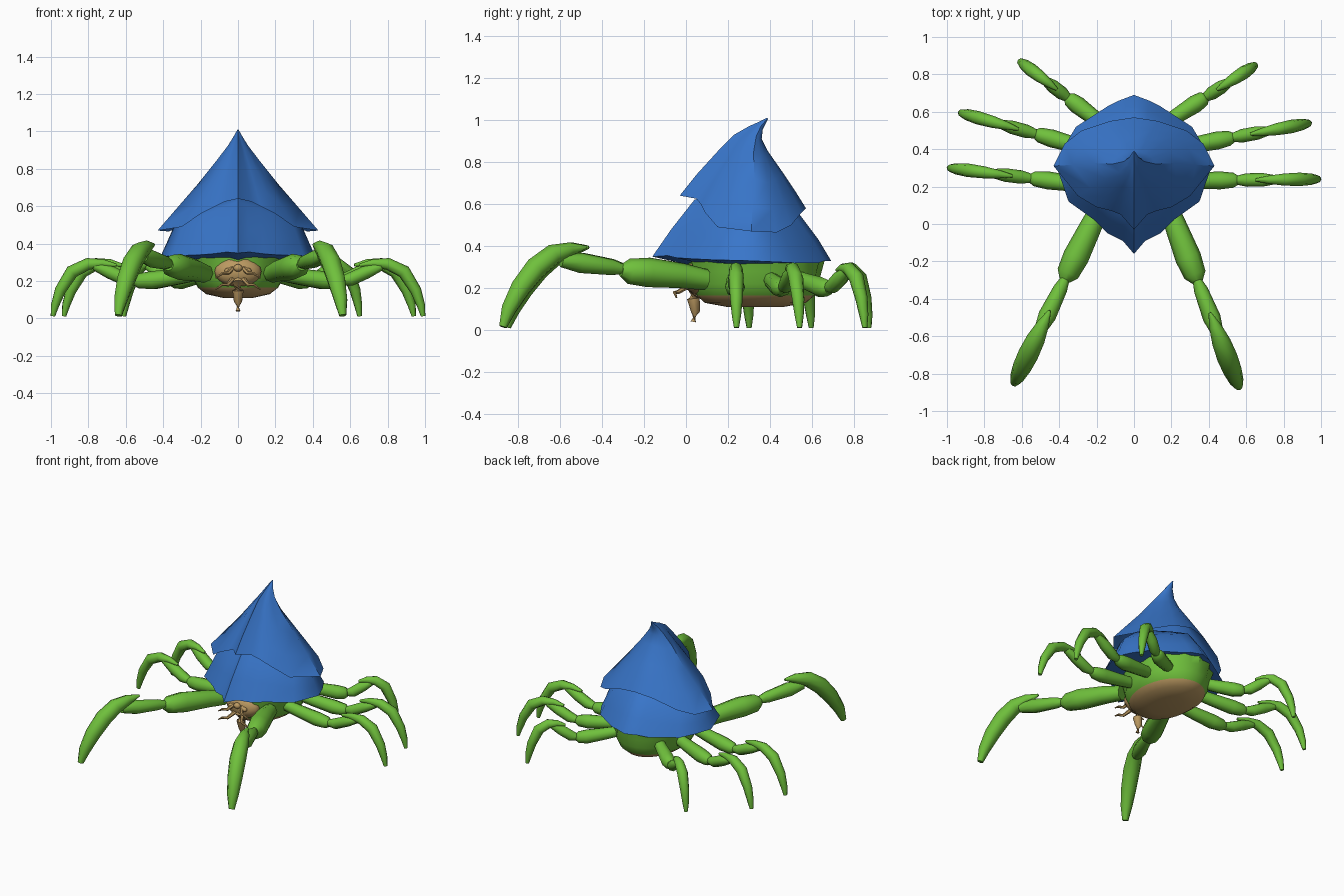
import bpy, bmesh, math
from mathutils import Vector

cube = bpy.data.objects.get("Cube")
if cube:
    bpy.data.objects.remove(cube)


def material(name, rgb):
    m = bpy.data.materials.new(name)
    m.use_nodes = True
    m.diffuse_color = (*rgb, 1)
    m.node_tree.nodes["Principled BSDF"].inputs["Base Color"].default_value = (*rgb, 1)
    return m


GREEN = material("leaf green", (0.16, 0.53, 0.045))
BLUE = material("shell blue", (0.04, 0.18, 0.59))
TAN = material("tan skin", (0.50, 0.32, 0.12))


def loft(name, rings, mats, cap_start=True, cap_end=True, angle=50):
    """Skin a list of equally long closed rings."""
    bm = bmesh.new()
    loops = [[bm.verts.new(p) for p in ring] for ring in rings]
    n = len(loops[0])
    for a, b in zip(loops, loops[1:]):
        for i in range(n):
            j = (i + 1) % n
            bm.faces.new((a[i], a[j], b[j], b[i]))
    if cap_start:
        bm.faces.new(loops[0][::-1])
    if cap_end:
        bm.faces.new(loops[-1])
    bmesh.ops.recalc_face_normals(bm, faces=bm.faces)
    mesh = bpy.data.meshes.new(name)
    bm.to_mesh(mesh)
    bm.free()
    for m in mats:
        mesh.materials.append(m)
    obj = bpy.data.objects.new(name, mesh)
    bpy.context.collection.objects.link(obj)
    bpy.ops.object.select_all(action='DESELECT')
    obj.select_set(True)
    bpy.context.view_layer.objects.active = obj
    bpy.ops.object.shade_smooth_by_angle(angle=math.radians(angle))
    return obj


def tube(name, path, mat, sides=8):
    """Tapered limb through (point, radius) pairs."""
    rings = []
    last = len(path) - 1
    for i, (p, r) in enumerate(path):
        d = (path[min(i + 1, last)][0] - path[max(i - 1, 0)][0]).normalized()
        ref = Vector((d.y, -d.x, 0))
        side = ref.normalized() if ref.length > 0.05 else Vector((1, 0, 0))
        up = side.cross(d)
        rings.append([p + r * (side * math.cos(a) + up * math.sin(a))
                      for a in (math.tau * k / sides for k in range(sides))])
    return loft(name, rings, [mat])


def shell_tier(name, rim, levels):
    """Pleated cone: each level reshapes the half rim, then mirrors it.
    level = front y, front z, back y, back z, half width, pleat strength, side drop"""
    yf0, zf0, yb0, zb0, w0 = levels[0][:5]
    rings = []
    for yf, zf, yb, zb, w, k, drop in levels:
        half = []
        for x, y, z in rim:
            u = (y - yf0) / (yb0 - yf0)
            pleat = z - (zf0 + (zb0 - zf0) * u)
            half.append(Vector((x / w0 * w, yf + (yb - yf) * u,
                                zf + (zb - zf) * u + k * pleat - drop * x / w0)))
        rings.append(half + [Vector((-p.x, p.y, p.z)) for p in half[-2:0:-1]])
    return loft(name, rings, [BLUE], cap_start=False)


# Upper shell: leaning spire with a curled tip and a wavy rim
shell_tier("upper_shell",
           [(0, -.03, .64), (.07, .05, .625), (.12, .07, .60), (.2, .09, .56),
            (.3, .15, .49), (.43, .31, .47), (.37, .43, .465), (.28, .5, .5),
            (.13, .55, .56), (0, .57, .58)],
           [(-.03, .64, .57, .58, .43, 1, 0), (.05, .74, .52, .66, .33, .8, 0),
            (.15, .85, .46, .75, .215, .55, 0), (.23, .93, .39, .85, .115, .3, 0),
            (.30, .97, .36, .91, .055, .1, 0), (.345, .99, .365, .955, .025, 0, 0),
            (.385, 1.01, .39, 1.005, .004, 0, 0)])

# Lower shell: flared skirt, pointed over the face
skirt_rim = [(0, -.16, .35), (.06, -.09, .355), (.14, -.05, .345), (.21, .02, .34),
             (.35, .12, .335), (.415, .31, .33), (.37, .42, .325), (.31, .52, .32),
             (.14, .63, .32), (.08, .66, .33), (0, .69, .33)]
shell_tier("lower_shell", skirt_rim,
           [(-.16, .35, .69, .33, .415, 1, 0), (-.07, .48, .63, .43, .385, .8, .05),
            (.04, .62, .54, .55, .345, .5, .09), (.15, .66, .45, .6, .24, 0, .05)])
shell_tier("shell_underside", skirt_rim,
           [(-.16, .35, .69, .33, .415, 1, 0), (.02, .31, .62, .33, .27, .5, 0)])

# Body: scalloped green carapace with a tan belly
N = 32


def oval(z, rx, ry, scallop=0):
    ring = []
    for k in range(N):
        a = math.tau * k / N
        s = 1 - scallop * (k % 2)
        ring.append(Vector((rx * s * math.cos(a), .33 + ry * s * math.sin(a), z)))
    return ring


body = loft("body", [oval(.11, .08, .13), oval(.13, .17, .24), oval(.165, .215, .28),
                     oval(.22, .245, .30), oval(.28, .26, .315, .04),
                     oval(.335, .28, .33, .07)], [GREEN, TAN])
for f in body.data.polygons:
    f.material_index = 1 if f.center.z < .16 else 0


def ball(name, loc, scale, mat):
    bpy.ops.mesh.primitive_uv_sphere_add(segments=16, ring_count=10, radius=1, location=loc)
    o = bpy.context.object
    o.name = name
    o.scale = scale
    o.data.materials.append(mat)
    bpy.ops.object.shade_smooth()
    return o


# Face: muzzle plate, brow knob, hanging snout, eyes and whiskers
ball("face", (0, .06, .25), (.125, .07, .08), TAN)
ball("brow_knob", (0, -.01, .27), (.024, .02, .02), TAN)
tube("snout", [(Vector((0, y, z)), r) for y, z, r in
               [(.06, .23, .06), (.035, .19, .045), (.035, .15, .03),
                (.045, .09, .022), (.035, .04, .014)]], TAN)
for side, word in ((1, "left"), (-1, "right")):
    ball(word + "_eye", (side * .05, -.005, .255), (.022, .018, .016), TAN)
    for label, lift in (("upper", .06), ("lower", 0)):
        tube(f"{word}_{label}_whisker",
             [(Vector((side * x, y, z + lift)), r) for x, y, z, r in
              [(.03, .01, .21, .014), (.055, -.04, .18, .01),
               (.085, -.055, .18, .008), (.12, -.045, .155, .004)]], TAN, 6)

# Leg profiles: (fraction from hip to tip, height, radius) per segment
ARM = {"upper": [(-.05, .24, .05), (.08, .26, .06), (.25, .275, .07),
                 (.35, .28, .06), (.39, .285, .03)],
       "middle": [(.37, .29, .022), (.44, .30, .038), (.6, .32, .048), (.7, .33, .03)],
       "claw": [(.57, .395, .008), (.65, .385, .033), (.74, .36, .05), (.83, .295, .055),
                (.91, .2, .05), (.97, .1, .038), (1, .016, .02)]}
LEG = {"upper": [(-.05, .25, .035), (.15, .225, .042), (.33, .205, .048), (.42, .2, .04),
                 (.45, .2, .025)],
       "middle": [(.43, .2, .022), (.51, .21, .036), (.62, .25, .036), (.72, .28, .022)],
       "claw": [(.57, .285, .008), (.66, .295, .022), (.76, .292, .032), (.87, .25, .036),
                (.95, .15, .03), (.985, .07, .022), (1, .012, .012)]}

# Hip and tip positions of all eight legs
legs = [("left_arm", ARM, (.2, .05), (.56, -.87)),
        ("right_arm", ARM, (-.2, .05), (-.64, -.85)),
        ("left_front_leg", LEG, (.2, .23), (.99, .24)),
        ("right_front_leg", LEG, (-.2, .2), (-.99, .30)),
        ("left_middle_leg", LEG, (.2, .40), (.94, .54)),
        ("right_middle_leg", LEG, (-.2, .39), (-.93, .595)),
        ("left_rear_leg", LEG, (.17, .54), (.65, .85)),
        ("right_rear_leg", LEG, (-.15, .52), (-.61, .87))]
for name, profile, hip, tip in legs:
    hip, tip = Vector((*hip, 0)), Vector((*tip, 0))
    for part, points in profile.items():
        tube(f"{name}_{part}",
             [(hip.lerp(tip, t) + Vector((0, 0, z)), r) for t, z, r in points], GREEN)
